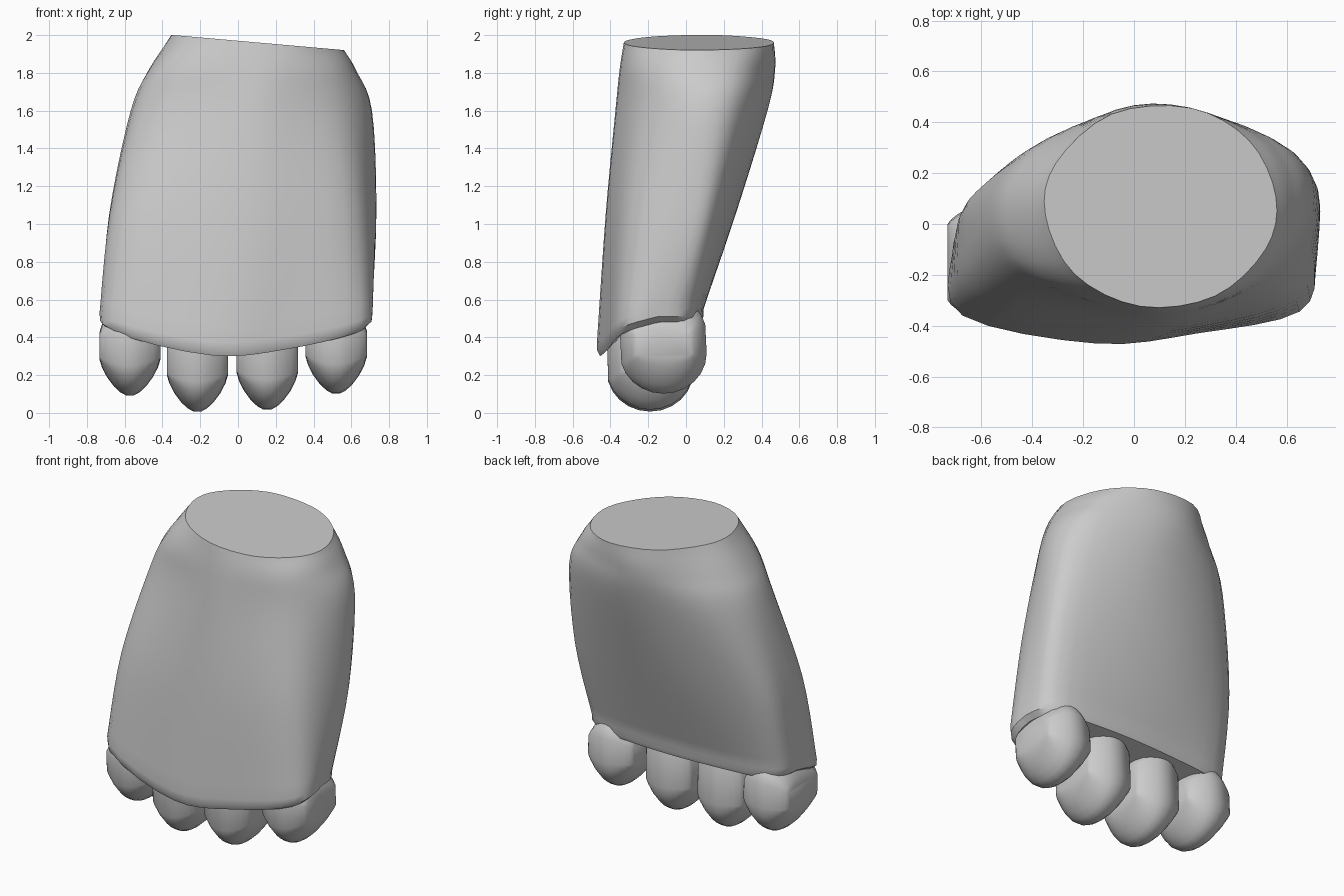
import bpy, bmesh
from math import sin, cos, pi, radians
from mathutils import Vector

old = bpy.data.objects.get("Cube")
if old:
    bpy.data.objects.remove(old)

grey = bpy.data.materials.new("plain_grey")
grey.use_nodes = True
colour = (0.6, 0.6, 0.6, 1)
grey.diffuse_color = colour
grey.node_tree.nodes["Principled BSDF"].inputs["Base Color"].default_value = colour


def finish(bm, name, angle):
    bmesh.ops.recalc_face_normals(bm, faces=bm.faces)
    mesh = bpy.data.meshes.new(name)
    bm.to_mesh(mesh)
    bm.free()
    mesh.materials.append(grey)
    obj = bpy.data.objects.new(name, mesh)
    bpy.context.collection.objects.link(obj)
    bpy.ops.object.select_all(action='DESELECT')
    obj.select_set(True)
    bpy.context.view_layer.objects.active = obj
    bpy.ops.object.shade_smooth_by_angle(angle=radians(angle))


def spline(points, steps, closed):
    """Smooth curve through the points."""
    n = len(points)
    pick = (lambda i: points[i % n]) if closed else (lambda i: points[min(max(i, 0), n - 1)])
    out = []
    for i in range(n if closed else n - 1):
        a, b, c, d = (pick(i + k) for k in (-1, 0, 1, 2))
        for s in range(steps):
            t = s / steps
            out.append(b + (c - a) * t / 2 + (a * 2 - b * 5 + c * 4 - d) * t * t / 2
                       + (b * 3 - a - c * 3 + d) * t ** 3 / 2)
    return out if closed else out + [points[-1].copy()]


def bridge(bm, rings):
    """Skin between rings of points and cap both ends."""
    rings = [[bm.verts.new(p) for p in ring] for ring in rings]
    n = len(rings[0])
    for low, high in zip(rings, rings[1:]):
        for i in range(n):
            j = (i + 1) % n
            bm.faces.new((low[i], low[j], high[j], high[i]))
    bm.faces.new(rings[0])
    bm.faces.new(rings[-1])


# Palm: cross-sections from the knuckles up, each starting at the front centre
knuckle = [(-.15, -.47), (.25, -.43), (.65, -.345), (.71, -.15), (.63, .035),
           (.22, .09), (-.25, .08), (-.63, .03), (-.715, -.12), (-.675, -.36)]
middle = [(-.05, -.42), (.3, -.395), (.63, -.285), (.73, 0), (.66, .16),
          (.25, .25), (-.2, .25), (-.6, .14), (-.68, -.05), (-.6, -.31)]
upper = [(0, -.365), (.3, -.335), (.57, -.2), (.705, .05), (.635, .275),
         (.25, .42), (-.1, .41), (-.42, .29), (-.565, .07), (-.475, -.2)]
shoulder = [(.03, -.345), (.32, -.31), (.54, -.165), (.622, .06), (.54, .31),
            (.22, .455), (-.07, .45), (-.36, .28), (-.47, .06), (-.37, -.205)]
wrist_angles = [-100, -62, -25, 5, 40, 75, 115, 155, 185, 222]


def hem(p):
    """Height of the palm's lower edge, lowest at the front centre."""
    return .48 - max(0, -p.y - .15) * (.56 - .6 * p.x ** 2)


def level(points, z):
    return [Vector((x, y, z)) for x, y in points]


base = level(knuckle, 0)
for p in base:
    p.z = hem(p) + .07
wrist = []
for a in wrist_angles:
    x = .105 + .455 * cos(radians(a))
    wrist.append(Vector((x, .07 + .4 * sin(radians(a)), 1.97 - .088 * x)))
sections = [base, level(middle, 1.05), level(upper, 1.6), level(shoulder, 1.82), wrist]
columns = zip(*[spline(s, 4, True) for s in sections])
rows = [list(r) for r in zip(*[spline(list(c), 5, False) for c in columns])]

# Rounded lower edge of the palm
rim = rows[0]
for inset, rise in ((.995, .03), (.95, 0)):
    rows.insert(0, [Vector((p.x * inset, (p.y + .15) * inset - .15, hem(p) + rise)) for p in rim])

bm = bmesh.new()
bridge(bm, rows)
finish(bm, "palm", 40)

# Fingers: blunt curled stubs, keeled at the tip and stretched up into the palm
half = [(.162, .02), (.148, .065), (.122, .115), (.085, .165), (.05, .197), (.02, .213)]
profile = [(-x, r) for x, r in half] + [(x, r) for x, r in reversed(half)]


def finger(name, x, y, tip, stretch):
    bm = bmesh.new()
    rings = []
    for offset, radius in profile:
        depth = .14 + .42 * radius
        ring = []
        for i in range(24):
            a = 2 * pi * i / 24
            rise = sin(a) * radius
            lift = stretch if rise > 0 else 0
            ring.append((x + offset, y + cos(a) * depth, tip + .215 + rise + lift))
        rings.append(ring)
    bridge(bm, rings)
    finish(bm, name, 50)


finger("finger_far_right", -.572, -.15, .09, .1)
finger("finger_mid_right", -.215, -.19, .005, .19)
finger("finger_mid_left", .155, -.19, .015, .19)
finger("finger_far_left", .52, -.12, .1, .1)
